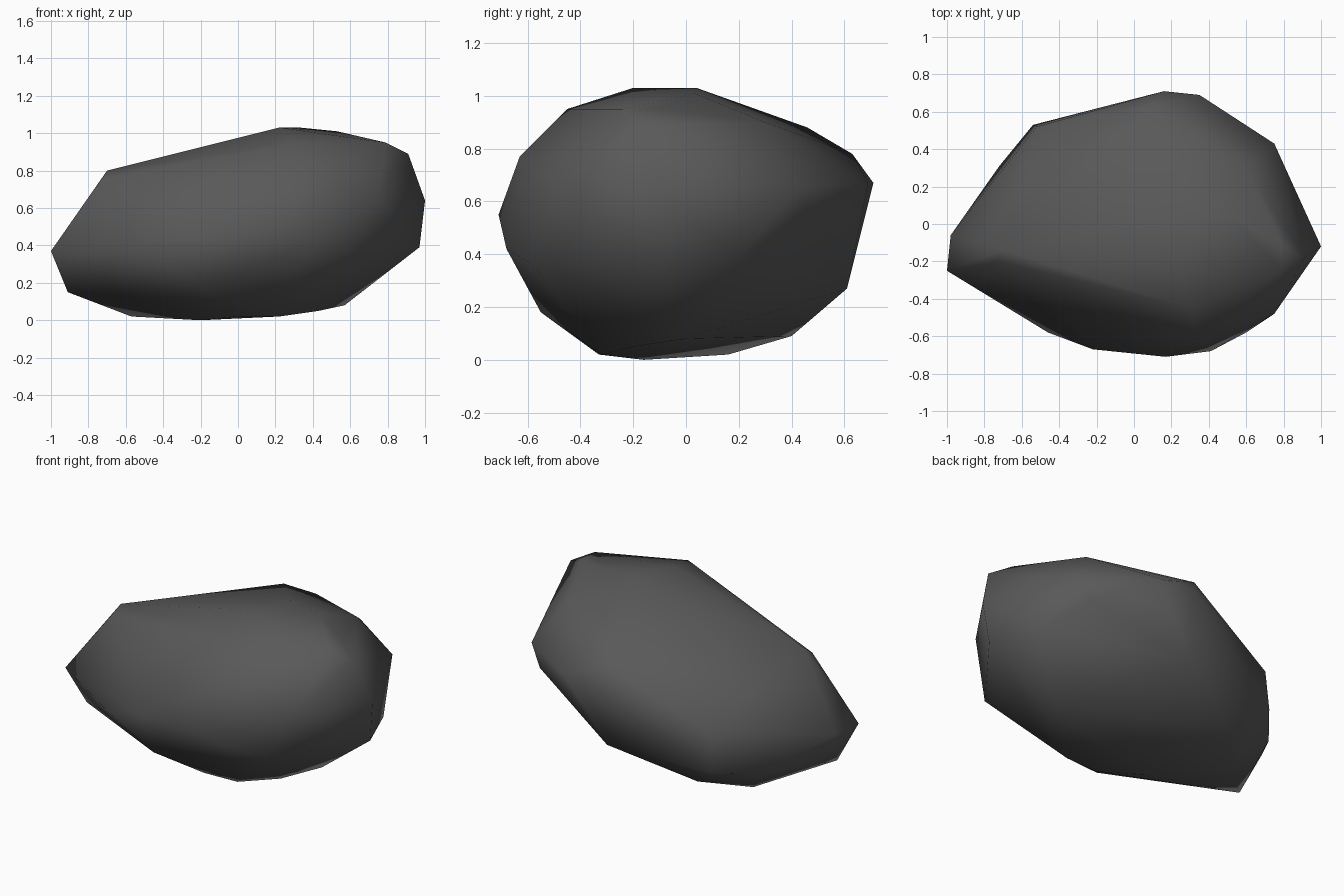
import bpy
import bmesh

# Remove the default cube only
default_cube = bpy.data.objects.get("Cube")
if default_cube:
    bpy.data.objects.remove(default_cube, do_unlink=True)


def make_material(name, colour):
    """Plain flat material, the same in the viewport and in a render."""
    material = bpy.data.materials.new(name)
    material.use_nodes = True
    material.diffuse_color = colour
    shader = next(n for n in material.node_tree.nodes if n.type == "BSDF_PRINCIPLED")
    shader.inputs["Base Color"].default_value = colour
    shader.inputs["Roughness"].default_value = 0.9
    return material


def make_boulder(name, bands, material):
    """Wrap a taut faceted skin around the corner points of every band."""
    bm = bmesh.new()
    for band in bands:
        for corner in band:
            bm.verts.new(corner)
    bmesh.ops.convex_hull(bm, input=bm.verts[:], use_existing_faces=False)
    # Drop the corners that ended up inside the skin
    loose = [v for v in bm.verts if not v.link_faces]
    bmesh.ops.delete(bm, geom=loose, context="VERTS")
    bmesh.ops.recalc_face_normals(bm, faces=bm.faces[:])
    for face in bm.faces:
        face.smooth = True
    mesh = bpy.data.meshes.new(name)
    bm.to_mesh(mesh)
    bm.free()
    mesh.materials.append(material)
    boulder = bpy.data.objects.new(name, mesh)
    bpy.context.scene.collection.objects.link(boulder)
    return boulder


# Sloping top of the rock
crown = [
    (.33, .04, 1.03), (.22, -.2, 1.03), (.53, .03, 1.01), (.79, -.11, .95),
    (.79, -.24, .95), (.3, -.45, .95), (.91, -.18, .89), (.6, .3, .9),
    (-.01, .46, .88), (-.7, -.14, .8), (-.72, -.2, .75),
]
# Upper rounding
shoulder = [
    (.35, -.63, .77), (.09, .63, .78), (.49, .48, .77), (.16, .71, .67),
    (.35, .69, .67), (.75, .43, .66), (.75, -.48, .66), (1, -.12, .64),
]
# Widest outline, tapering to a low nose on the right
waist = [
    (.17, -.71, .55), (.41, -.68, .42), (.6, -.58, .36), (-.22, -.67, .45),
    (-.46, -.58, .35), (-1, -.25, .37), (-.98, -.06, .37), (-.52, .52, .48),
    (.26, .64, .46), (.68, .45, .53), (.85, .2, .39), (.97, -.1, .39),
]
# Lower rounding
skirt = [
    (.11, .61, .27), (-.54, .53, .24), (-.72, .31, .2), (-.91, -.17, .15),
    (-.19, -.55, .18),
]
# Shallow underside
base = [
    (-.36, .4, .09), (.57, 0, .08), (.43, -.2, .05), (.22, -.32, .02),
    (0, -.33, .02), (-.57, .16, .02), (-.2, -.16, 0),
]

stone = make_material("dark grey stone", (.1, .1, .1, 1))
make_boulder("boulder", [crown, shoulder, waist, skirt, base], stone)
